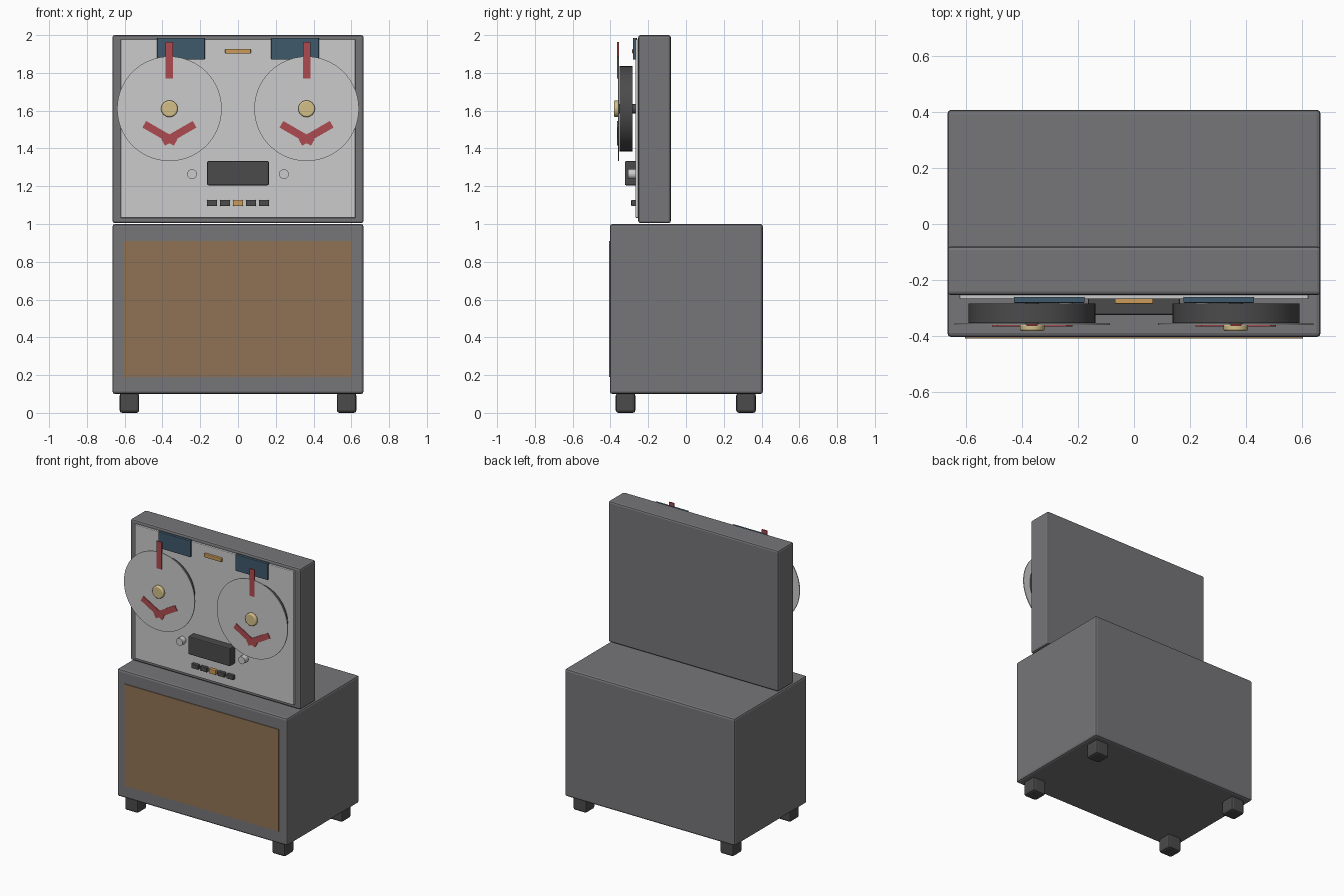
import bpy
from math import radians, cos, sin

if "Cube" in bpy.data.objects:
    bpy.data.objects.remove(bpy.data.objects["Cube"])


def mat(name, r, g, b):
    m = bpy.data.materials.new(name)
    m.diffuse_color = (r, g, b, 1)
    m.use_nodes = True
    m.node_tree.nodes["Principled BSDF"].inputs["Base Color"].default_value = m.diffuse_color
    return m


GREY = mat("cabinet_grey", 0.18, 0.18, 0.19)
DARK = mat("dark_plastic", 0.07, 0.07, 0.07)
LIGHT = mat("brushed_metal", 0.6, 0.6, 0.62)
BROWN = mat("grille_cloth", 0.28, 0.17, 0.09)
BLUE = mat("meter_blue", 0.05, 0.1, 0.15)
RED = mat("spoke_red", 0.42, 0.07, 0.08)
GOLD = mat("hub_gold", 0.65, 0.52, 0.25)
ORANGE = mat("accent_orange", 0.6, 0.33, 0.1)


def finish(o, name, m, bevel, segments):
    o.name = name
    o.data.materials.append(m)
    if bevel:
        b = o.modifiers.new("bevel", 'BEVEL')
        b.width, b.segments = bevel, segments
    return o


def box(name, x, y, z, m, bevel=0.0, segments=2, tilt=0.0):
    """Box from (min, max) ranges, optionally tilted about its own y axis."""
    bpy.ops.mesh.primitive_cube_add(
        size=1, location=[(a + b) / 2 for a, b in (x, y, z)], rotation=(0, tilt, 0))
    o = bpy.context.object
    o.scale = [b - a for a, b in (x, y, z)]
    bpy.ops.object.transform_apply(location=False, rotation=False, scale=True)
    return finish(o, name, m, bevel, segments)


def disc(name, x, z, r, y, m, sides=48, bevel=0.0):
    """Cylinder whose axis runs front to back over the y range."""
    bpy.ops.mesh.primitive_cylinder_add(
        vertices=sides, radius=r, depth=y[1] - y[0],
        location=(x, (y[0] + y[1]) / 2, z), rotation=(radians(90), 0, 0))
    o = finish(bpy.context.object, name, m, bevel, 3)
    bpy.ops.object.shade_smooth_by_angle(angle=radians(30))
    return o


# Lower cabinet, grille and feet
box("speaker_cabinet", (-0.665, 0.665), (-0.403, 0.407), (0.1, 1.0), GREY, 0.014)
box("speaker_grille", (-0.603, 0.603), (-0.408, -0.39), (0.19, 0.91), BROWN)
for sx in (-1, 1):
    for y in (-0.32, 0.318):
        box("foot", (sx * 0.575 - 0.052, sx * 0.575 + 0.052), (y - 0.052, y + 0.052),
            (0, 0.105), DARK, 0.014)

# Upright deck and face plate
box("deck_case", (-0.665, 0.665), (-0.253, -0.08), (1.005, 2.0), GREY, 0.012)
box("face_plate", (-0.622, 0.622), (-0.268, -0.245), (1.032, 1.978), LIGHT, 0.005)

# Both reels, with meters and knobs on each side
CZ = 1.61
for side, cx in (("left", -0.363), ("right", 0.363)):
    s = 1 if cx > 0 else -1
    mx = s * 0.302
    box(side + "_meter", (mx - 0.126, mx + 0.126), (-0.281, -0.26), (1.87, 1.986),
        BLUE, 0.003)
    disc(side + "_spindle", cx, CZ, 0.025, (-0.36, -0.26), DARK, 24)
    disc(side + "_tape_pack", cx, CZ, 0.226, (-0.352, -0.284), DARK)
    disc(side + "_reel_flange", cx, CZ, 0.277, (-0.36, -0.354), LIGHT, 64)
    disc(side + "_reel_hub", cx, CZ, 0.044, (-0.382, -0.355), GOLD, 32, 0.008)
    # Spokes: one upright, two forming the lower V
    for i, (dx, dz, ang) in enumerate(((0, 0.257, 0), (-0.05, -0.13, 120), (0.05, -0.13, -120))):
        x, z = cx + dx, CZ + dz
        y = -0.364 - 0.0004 * i
        box(side + "_reel_spoke", (x - 0.02, x + 0.02), (y, -0.356), (z - 0.096, z + 0.096),
            RED, tilt=radians(ang))
    disc(side + "_knob", s * 0.243, 1.264, 0.026, (-0.308, -0.26), LIGHT, 24)

# Badge, head cover and transport buttons
box("top_badge", (-0.068, 0.068), (-0.285, -0.26), (1.902, 1.927), ORANGE, 0.004)
box("head_cover", (-0.164, 0.164), (-0.324, -0.26), (1.205, 1.333), DARK, 0.007)
for i in range(-2, 3):
    x = i * 0.0685
    box("transport_button", (x - 0.027, x + 0.027), (-0.29, -0.26), (1.095, 1.127),
        DARK if i else ORANGE, 0.004)
